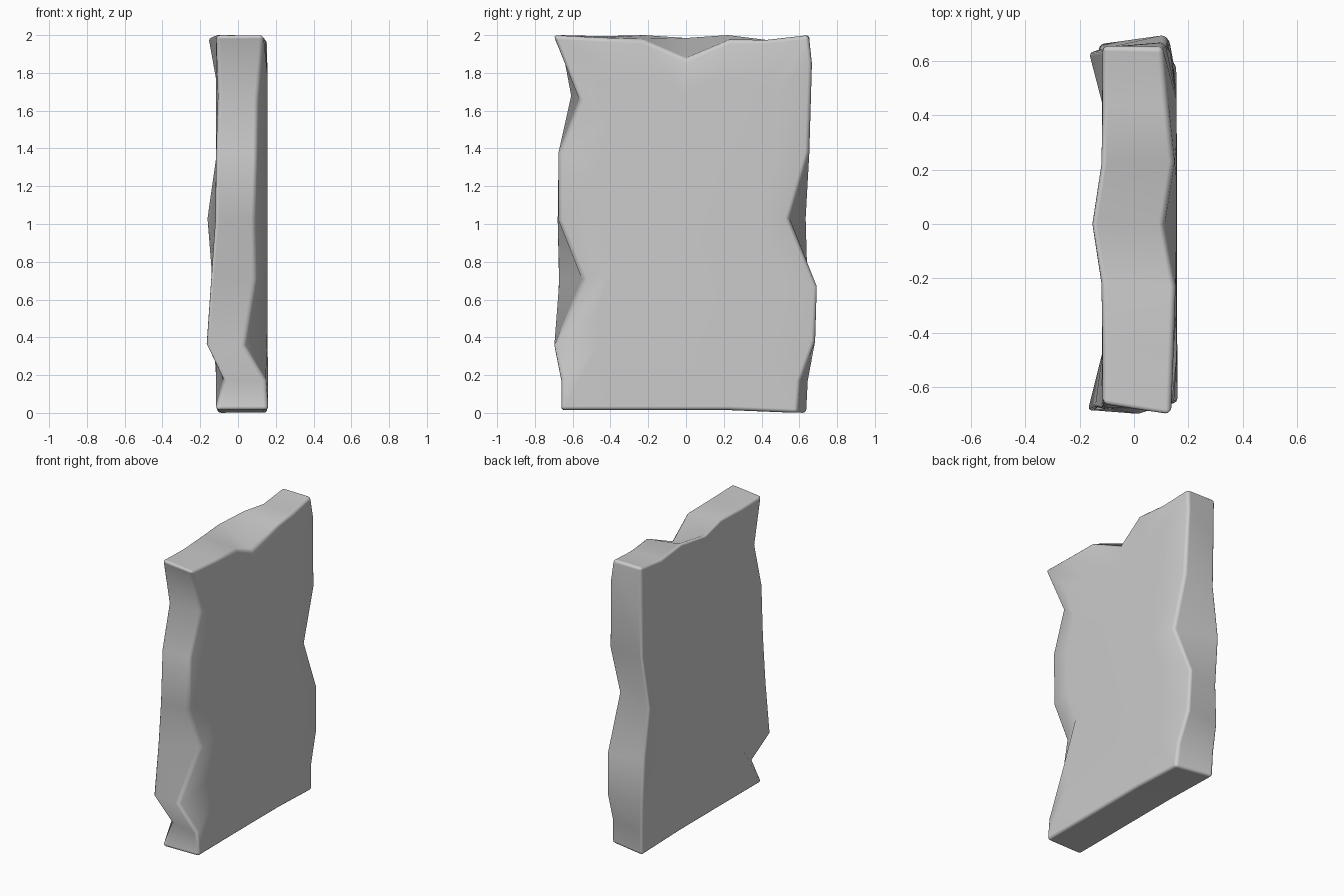
import bpy, bmesh

if "Cube" in bpy.data.objects:
    bpy.data.objects.remove(bpy.data.objects["Cube"])

# Chipped rim of the slab, one row per rim point:
# (right face y, z, x), (left face y, z, x)
front_side = [
    ((-.66, .015, .16), (-.665, .015, -.115)),
    ((-.66, .17, .147), (-.62, .17, -.075)),
    ((-.70, .36, .03), (-.69, .36, -.168)),
    ((-.545, .71, .09), (-.68, .71, -.145)),
    ((-.675, 1.02, .09), (-.685, 1.02, -.12)),
    ((-.672, 1.38, .10), (-.675, 1.38, -.115)),
    ((-.565, 1.66, .105), (-.61, 1.68, -.105)),
]
top_side = [
    ((-.705, 2.0, .135), (-.665, 2.0, -.115)),
    ((-.45, 1.985, .145), (-.45, 1.995, -.115)),
    ((-.23, 1.975, .152), (-.22, 2.005, -.12)),
    ((0, 1.875, .11), (0, 1.99, -.155)),
    ((.23, 1.975, .148), (.22, 2.005, -.12)),
    ((.43, 1.975, .125), (.43, 1.975, -.115)),
]
back_side = [
    ((.65, 2.0, .105), (.655, 2.0, -.115)),
    ((.667, 1.86, .115), (.65, 1.7, -.115)),
    ((.65, 1.38, .13), (.645, 1.38, -.115)),
    ((.545, 1.03, .13), (.635, 1.03, -.165)),
    ((.695, .67, .12), (.645, .67, -.135)),
    ((.683, .38, .13), (.66, .38, -.13)),
    ((.605, .17, .145), (.645, .17, -.115)),
]
bottom_side = [
    ((.59, 0, .155), (.64, 0, -.11)),
    ((.22, .015, .158), (.22, .015, -.115)),
    ((-.22, .015, .158), (-.22, .015, -.115)),
]
sides = [front_side, top_side, back_side, bottom_side]
rim = [row for side in sides for row in side]
corners = {0, 7, 13, 20}
n = len(rim)

bm = bmesh.new()
loops = []
for k, flat_x in ((0, .157), (1, -.117)):
    outer = [bm.verts.new((r[k][2], r[k][0], r[k][1])) for r in rim]
    # inner loop where the broad face becomes flat
    inner = [bm.verts.new((flat_x, v.co.y * .7, 1 + (v.co.z - 1) * .78)) for v in outer]
    for i in range(n):
        j = (i + 1) % n
        bm.faces.new((outer[i], outer[j], inner[j], inner[i]))
    bm.faces.new(inner)
    loops.append(outer)

# narrow sides joining both rims
right, left = loops
for i in range(n):
    j = (i + 1) % n
    bm.faces.new((right[i], right[j], left[j], left[i]))
bmesh.ops.recalc_face_normals(bm, faces=bm.faces)

# worn, rounded edges
edges = [bm.edges.get((lp[i], lp[(i + 1) % n])) for lp in loops for i in range(n)]
edges += [bm.edges.get((right[i], left[i])) for i in corners]
bmesh.ops.bevel(bm, geom=edges, offset=.02, offset_type='OFFSET', segments=3,
                profile=.5, affect='EDGES', clamp_overlap=True)

mesh = bpy.data.meshes.new("stone_slab")
bm.to_mesh(mesh)
bm.free()
slab = bpy.data.objects.new("stone_slab", mesh)
bpy.context.collection.objects.link(slab)
for p in mesh.polygons:
    p.use_smooth = True

# keep the broad faces shaded flat
mod = slab.modifiers.new("even_shading", 'WEIGHTED_NORMAL')
mod.keep_sharp = True
